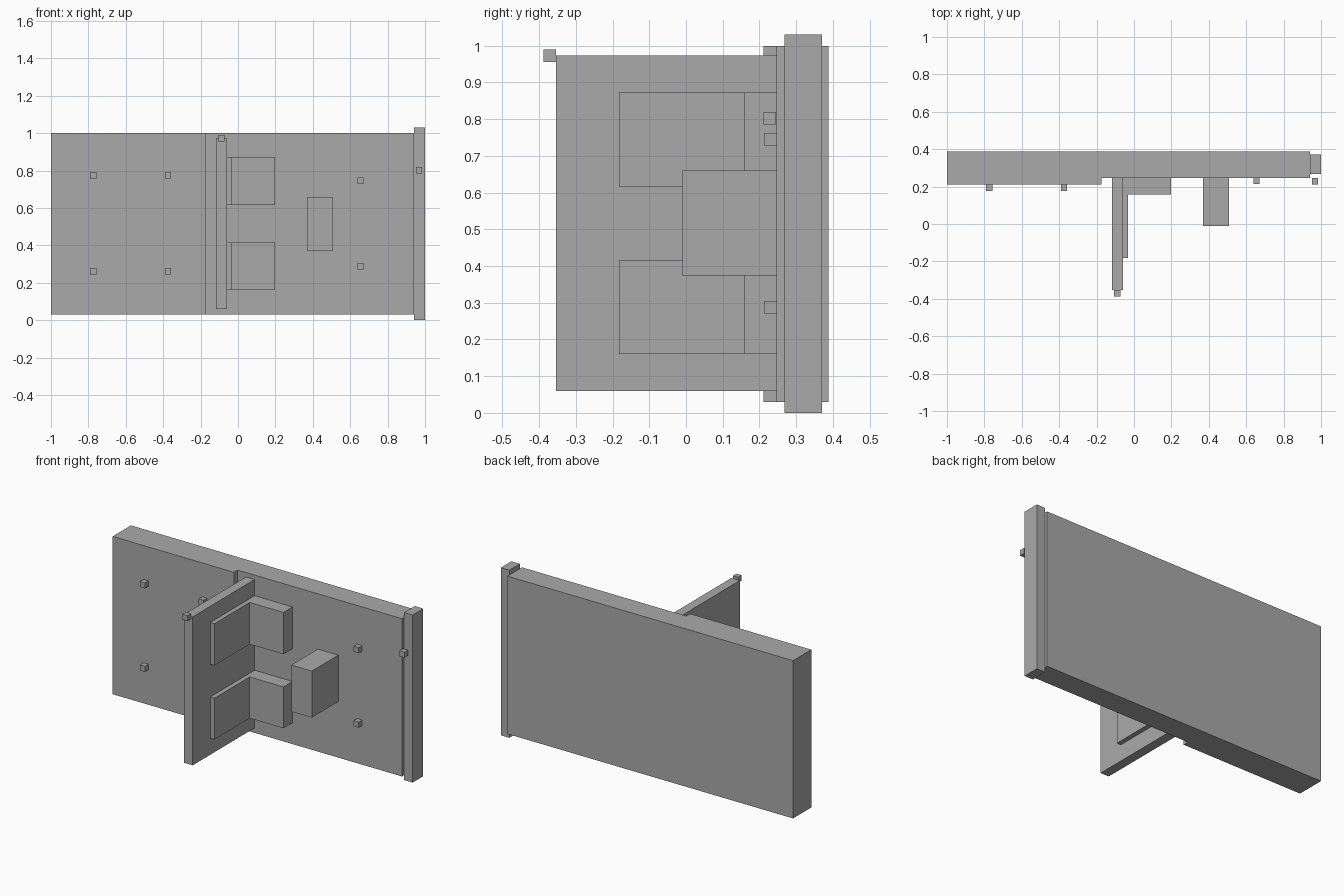
import bpy
import bmesh
from mathutils import Vector

cube = bpy.data.objects.get("Cube")
if cube:
    bpy.data.objects.remove(cube, do_unlink=True)

# Single flat grey for every part
grey = bpy.data.materials.new("plain_grey")
grey.use_nodes = True
shade = (0.4, 0.4, 0.4, 1)
grey.diffuse_color = shade
grey.node_tree.nodes["Principled BSDF"].inputs["Base Color"].default_value = shade


def finish(name, bm):
    bmesh.ops.recalc_face_normals(bm, faces=bm.faces)
    mesh = bpy.data.meshes.new(name)
    bm.to_mesh(mesh)
    bm.free()
    mesh.materials.append(grey)
    obj = bpy.data.objects.new(name, mesh)
    bpy.context.collection.objects.link(obj)
    return obj


def prism(name, outline, z0, z1):
    """Extrude a plan outline of (x, y) points from z0 to z1."""
    bm = bmesh.new()
    base = bm.faces.new([bm.verts.new((x, y, z0)) for x, y in outline])
    top = bmesh.ops.extrude_face_region(bm, geom=[base])["geom"]
    verts = [v for v in top if isinstance(v, bmesh.types.BMVert)]
    bmesh.ops.translate(bm, vec=(0, 0, z1 - z0), verts=verts)
    return finish(name, bm)


def box(name, x0, x1, y0, y1, z0, z1):
    return prism(name, [(x0, y0), (x1, y0), (x1, y1), (x0, y1)], z0, z1)


def knob(name, x, y, z):
    bm = bmesh.new()
    bmesh.ops.create_cube(bm, size=KNOB)
    bmesh.ops.translate(bm, vec=Vector((x, y, z)), verts=bm.verts)
    return finish(name, bm)


KNOB = 0.034
BACK, FRONT, THICK_FRONT = 0.388, 0.247, 0.211

# Main wall, thicker on its right portion
prism("wall",
      [(-1, THICK_FRONT), (-0.175, THICK_FRONT), (-0.175, FRONT),
       (0.942, FRONT), (0.942, BACK), (-1, BACK)], 0.03, 1.0)

# Post closing the left end of the wall
box("end_post", 0.942, 1.0, 0.268, 0.371, 0, 1.03)

# Partition standing out from the wall
box("partition", -0.118, -0.06, -0.354, FRONT, 0.06, 0.973)

# Two L-shaped brackets in the corner of partition and wall
for name, z0, z1 in (("lower_bracket", 0.161, 0.415), ("upper_bracket", 0.616, 0.873)):
    prism(name,
          [(-0.06, -0.183), (-0.032, -0.183), (-0.032, 0.159),
           (0.198, 0.159), (0.198, FRONT), (-0.06, FRONT)], z0, z1)

# Box mounted on the wall
box("wall_box", 0.37, 0.509, -0.01, FRONT, 0.374, 0.66)

# Small cube knobs
half = KNOB / 2
for x in (-0.774, -0.374):
    for z in (0.262, 0.775):
        knob("right_wall_knob", x, THICK_FRONT - half, z)
for z in (0.288, 0.745):
    knob("left_wall_knob", 0.655, FRONT - half, z)
knob("post_knob", 0.968, FRONT - half - 0.002, 0.802)
knob("partition_knob", -0.089, -0.354 - half, 0.973)
